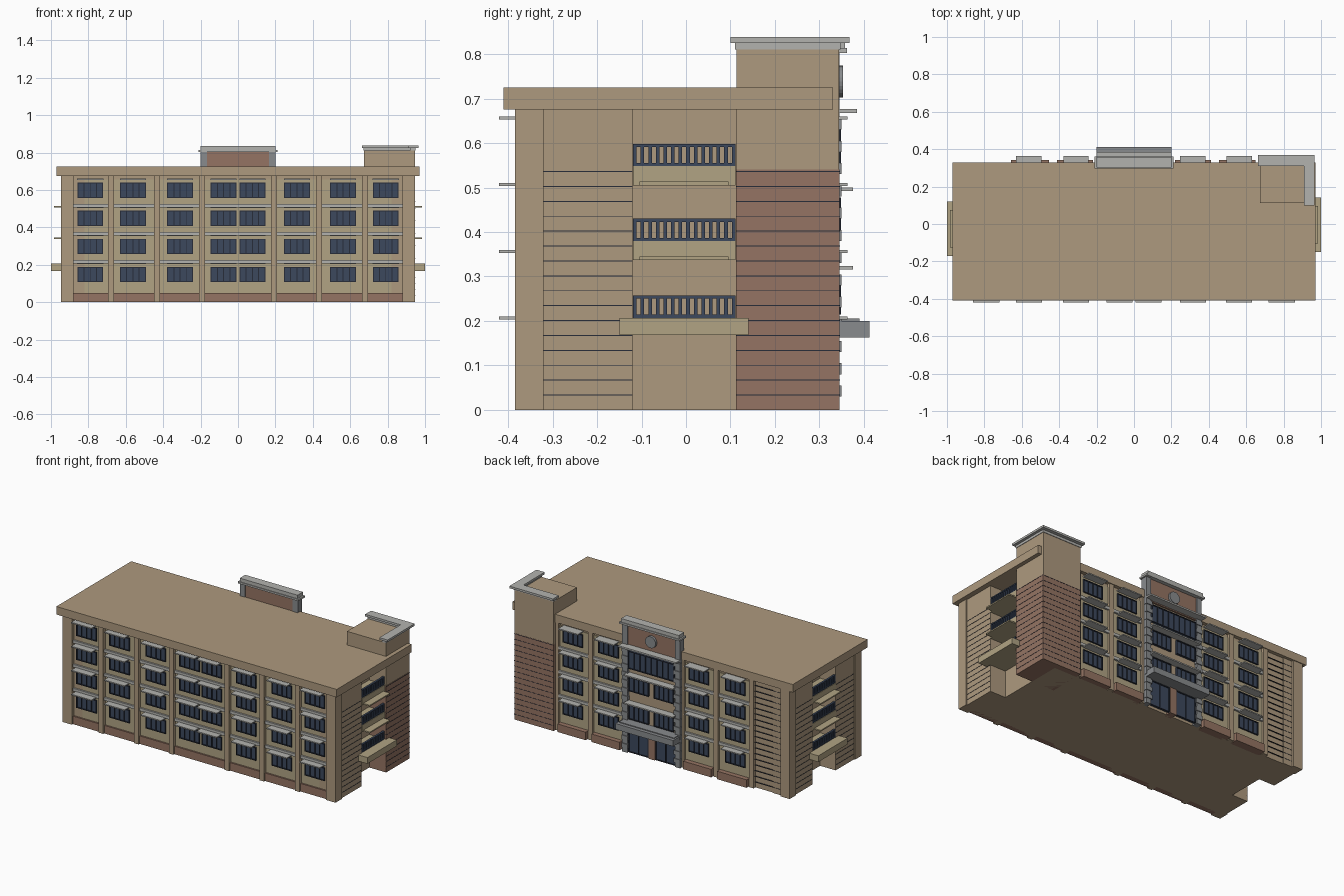
import bpy, bmesh, math
from mathutils import Matrix, Vector

if "Cube" in bpy.data.objects:
    bpy.data.objects.remove(bpy.data.objects["Cube"])


def material(name, r, g, b):
    m = bpy.data.materials.new(name)
    m.diffuse_color = (r, g, b, 1)
    m.use_nodes = True
    m.node_tree.nodes["Principled BSDF"].inputs["Base Color"].default_value = m.diffuse_color
    return m


TAN = material("tan_render", .42, .32, .21)
CREAM = material("cream_render", .44, .37, .23)
BRICK = material("brown_brick", .30, .175, .125)
GREY = material("light_grey", .45, .45, .43)
STONE = material("mid_grey", .25, .26, .27)
GLASS = material("dark_glass", .045, .065, .11)
DARK = material("dark_frame", .02, .025, .04)


def boxes(name, mat, items):
    """One object made of boxes given as (x0, x1, y0, y1, z0, z1)."""
    bm = bmesh.new()
    for x0, x1, y0, y1, z0, z1 in items:
        c = Vector(((x0 + x1) / 2, (y0 + y1) / 2, (z0 + z1) / 2))
        s = (abs(x1 - x0), abs(y1 - y0), abs(z1 - z0), 1)
        bmesh.ops.create_cube(bm, size=1, matrix=Matrix.Translation(c) @ Matrix.Diagonal(s))
    me = bpy.data.meshes.new(name)
    bm.to_mesh(me)
    bm.free()
    me.materials.append(mat)
    ob = bpy.data.objects.new(name, me)
    bpy.context.collection.objects.link(ob)
    return ob


FLOORS = [.107 + .15 * i for i in range(4)]      # window sill heights
WIN_H, WIN_W = .082, .138
FRONT, BACK = -.365, .312                        # bay wall planes
COL_F, COL_B = -.385, .325                       # pilaster faces

# Main body with recessed ends
boxes("body_core", TAN, [
    (-.83, .83, FRONT + .005, BACK - .005, 0, .68),
    (.82, .938, FRONT, -.12, 0, .68),
    (-.938, -.82, FRONT, -.14, 0, .68),
    (-.938, -.82, .09, BACK, 0, .68)])
boxes("roof_slab", TAN, [(-.97, .97, -.41, .33, .675, .725)])

# Pilasters
front_cols = [(-.945, -.88), (-.695, -.663), (-.45, -.418), (-.208, -.176),
              (.176, .208), (.418, .45), (.663, .695), (.88, .945)]
boxes("front_pilasters", TAN, [
    (a, b, COL_F, (-.32 if abs(a + b) > 1.7 else -.35), 0, .68) for a, b in front_cols])
boxes("back_pilasters", TAN, [
    (a, b, .29, COL_B, 0, .68) for a, b in
    [(-.695, -.663), (-.45, -.418), (-.215, -.19), (.19, .215), (.418, .45), (.655, .68)]]
    + [(-.945, -.88, .26, COL_B, 0, .68)])

# Bay walls, brick plinths and floor bands
front_bays = [(front_cols[i][1], front_cols[i + 1][0]) for i in range(7)]
back_bays = [(-.663, -.45), (-.418, -.215), (.215, .418), (.45, .655)]
boxes("bay_walls", CREAM,
      [(a, b, FRONT, -.34, .05, .655) for a, b in front_bays]
      + [(a, b, .29, BACK, .05, .655) for a, b in back_bays])
boxes("brick_plinths", BRICK,
      [(a, b, -.375, -.34, 0, .05) for a, b in front_bays]
      + [(a + .005, b - .005, .29, .342, 0, .05) for a, b in back_bays])
bands = [.207, .357, .507]
boxes("floor_bands", GREY,
      [(a, b, -.376, -.35, z, z + .018) for a, b in front_bays for z in bands]
      + [(a, b, .30, .323, z, z + .018) for a, b in back_bays for z in bands])


# Windows with frames, mullions and sunshades
def window(x0, x1, z0, z1, y, out, n):
    t = .005
    g = [(x0, x1, y - .005 * out, y + .003 * out, z0, z1)]
    ya, yb = y, y + .008 * out
    f = [(x0, x1, ya, yb, z0, z0 + t), (x0, x1, ya, yb, z1 - t, z1)]
    for i in range(n + 1):
        x = x0 + (x1 - x0 - t) * i / n
        f.append((x, x + t, ya, yb, z0, z1))
    return g, f


glass, frames, shades = [], [], []


def add_window(*args):
    g, f = window(*args)
    glass.extend(g)
    frames.extend(f)


for z in FLOORS:
    for x in (-.79, -.562, -.31, -.077, .077, .315, .562, .79):
        add_window(x - WIN_W / 2, x + WIN_W / 2, z, z + WIN_H, FRONT, -1, 4)
        shades.append((x - .07, x + .07, -.42, -.36, z + .096, z + .103))
    for x in (-.562, -.31, .315, .562):
        add_window(x - WIN_W / 2, x + WIN_W / 2, z, z + WIN_H, BACK, 1, 4)
        shades.append((x - .068, x + .068, .30, .363, z + .096, z + .103))
boxes("window_sunshades", GREY, shades)

# Entrance block at the back
boxes("entrance_wall", TAN, [(-.19, .19, .29, .328, .16, .68)])
boxes("entrance_pier", BRICK, [(-.022, .022, .29, .34, 0, .165)])
boxes("entrance_pediment", BRICK, [(-.168, .168, .308, .338, .66, .805)])
boxes("entrance_side_piers", STONE,
      [(s * .165, s * .2, .305, .345, 0, .806) for s in (-1, 1)])
boxes("pier_quoins", STONE,
      [(s * .16, s * .203, .33, .350, .03 + .05 * i, .055 + .05 * i)
       for s in (-1, 1) for i in range(13)])
boxes("entrance_ledges", GREY, [
    (-.2, .2, .31, .385, .667, .677),
    (-.17, .17, .31, .375, .492, .5),
    (-.17, .17, .31, .375, .316, .324)])
boxes("pediment_cap", GREY, [(-.21, .21, .298, .362, .803, .814),
                             (-.2, .2, .303, .357, .814, .836)])
boxes("entrance_canopy", STONE, [(-.2, .2, .305, .412, .163, .2),
                                 (-.19, .19, .32, .39, .2, .205)])
for z0, z1 in ((.215, .305), (.39, .478)):
    for s in (-1, 1):
        add_window(s * .087 - .068, s * .087 + .068, z0, z1, .34, 1, 4)
add_window(-.16, .16, .53, .64, .34, 1, 8)
for s in (-1, 1):
    add_window(s * .094 - .07, s * .094 + .07, .003, .16, .33, 1, 2)
boxes("window_glass", GLASS, glass)
boxes("window_frames", DARK, frames)

# Plain round ornament on the pediment
bm = bmesh.new()
bmesh.ops.create_cone(bm, cap_ends=True, segments=24, radius1=.036, radius2=.036, depth=.02,
                      matrix=Matrix.Translation((0, .343, .738)) @ Matrix.Rotation(math.pi / 2, 4, 'X'))
me = bpy.data.meshes.new("pediment_roundel")
bm.to_mesh(me)
bm.free()
me.materials.append(STONE)
bpy.context.collection.objects.link(bpy.data.objects.new("pediment_roundel", me))

# Corner stair tower
boxes("tower_base", BRICK, [(.675, .947, .112, .345, 0, .54)])
boxes("tower_upper", TAN, [(.675, .945, .113, .344, .54, .81)])
boxes("tower_band", GREY, [(.672, .948, .32, .347, .81, .825),
                           (.92, .948, .11, .347, .81, .825)])
boxes("tower_cap", GREY, [(.663, .965, .31, .368, .825, .838),
                          (.908, .965, .1, .31, .825, .838)])

# Siding grooves on the ends, tower and back corner
grooves = []
for i in range(1, 17):
    z0, z1 = .0335 * i - .001, .0335 * i + .001
    grooves += [(.93, .9395, -.32, -.12, z0, z1),
                (-.9395, -.93, -.32, -.14, z0, z1),
                (-.9395, -.93, .09, .26, z0, z1),
                (.94, .9482, .112, .345, z0, z1),
                (.675, .947, .34, .3462, z0, z1)]
for i in range(1, 19):
    z = .0355 * i
    grooves.append((-.88, -.695, .30, BACK + .0015, z - .001, z + .001))
boxes("siding_grooves", DARK, grooves)

# End balconies: slabs, ledges and railings
for side, s, c in (("right", 1, -.004), ("left", -1, -.025)):
    a, b = c - .115, c + .115
    boxes(side + "_lower_balcony", CREAM, [(s * .82, s * 1.0, c - .145, c + .145, .168, .207)])
    boxes(side + "_upper_balconies", CREAM,
          [(s * .82, s * .94, a, b, z, z + .043) for z in (.337, .505)]
          + [(s * .9, s * .985, a + .015, b - .015, z, z + .008) for z in (.337, .505)])
    rails = []
    for z in (.207, .38, .548):
        rails += [(s * .925, s * .937, a, b, z, z + .007),
                  (s * .925, s * .937, a, b, z + .043, z + .05)]
        for i in range(14):
            y = a + (b - a - .008) * i / 13
            rails.append((s * .927, s * .935, y, y + .008, z, z + .05))
    boxes(side + "_railings", GLASS, rails)
